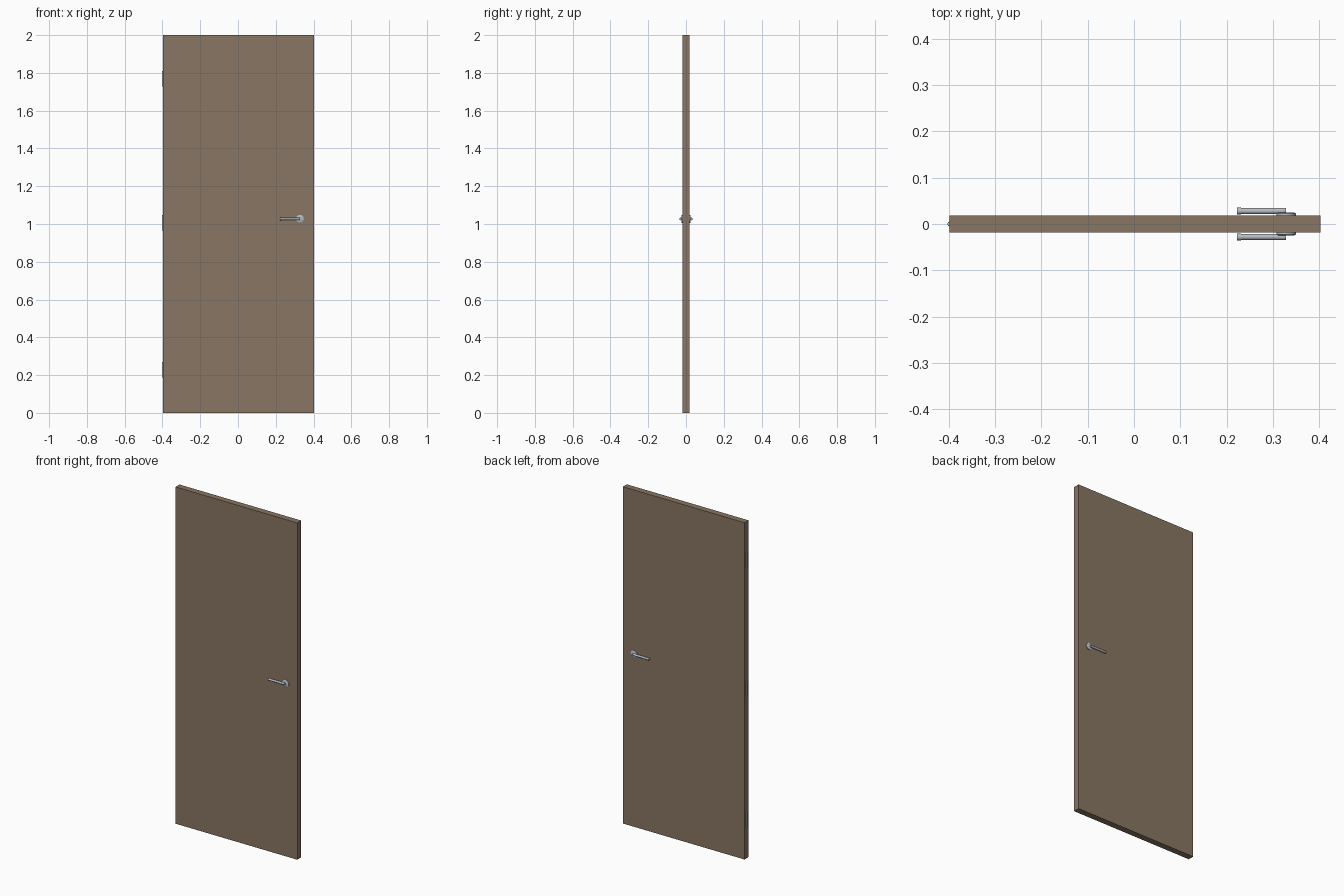
import bpy, math
from mathutils import Vector

if "Cube" in bpy.data.objects:
    bpy.data.objects.remove(bpy.data.objects["Cube"])


def material(name, rgb):
    m = bpy.data.materials.new(name)
    m.diffuse_color = (*rgb, 1)
    m.use_nodes = True
    m.node_tree.nodes["Principled BSDF"].inputs["Base Color"].default_value = m.diffuse_color
    return m


WOOD = material("brown_wood", (0.25, 0.183, 0.126))
METAL = material("satin_metal", (0.48, 0.51, 0.54))


def box(name, lo, hi, mat):
    lo, hi = Vector(lo), Vector(hi)
    bpy.ops.mesh.primitive_cube_add(size=1, location=(lo + hi) / 2)
    o = bpy.context.object
    o.name = name
    o.scale = hi - lo
    bpy.ops.object.transform_apply(location=False, rotation=False, scale=True)
    o.data.materials.append(mat)
    return o


def rod(name, a, b, r1, r2, mat, sides=32):
    # round bar or cone frustum from point a to point b
    a, b = Vector(a), Vector(b)
    d = b - a
    bpy.ops.mesh.primitive_cone_add(vertices=sides, radius1=r1, radius2=r2,
                                    depth=d.length, location=(a + b) / 2)
    o = bpy.context.object
    o.name = name
    o.rotation_euler = d.to_track_quat('Z', 'Y').to_euler()
    o.data.materials.append(mat)
    bpy.ops.object.shade_smooth_by_angle(angle=math.radians(35))
    return o


# Door slab
T = 0.0185
box("door_panel", (-0.3975, -T, 0), (0.4025, T, 2), WOOD)

# Lever handle on each face
HX, HZ = 0.328, 1.027
for side, s in (("front", -1), ("back", 1)):
    rod(side + "_rosette", (HX, s * (T - 0.002), HZ), (HX, s * 0.0225, HZ), 0.021, 0.021, METAL)
    rod(side + "_rosette_rim", (HX, s * 0.0225, HZ), (HX, s * 0.0245, HZ), 0.021, 0.018, METAL)
    rod(side + "_neck", (HX - 0.007, s * 0.022, HZ), (HX - 0.007, s * 0.030, HZ), 0.007, 0.007, METAL)
    rod(side + "_lever", (HX, s * 0.028, HZ), (0.228, s * 0.028, HZ), 0.0065, 0.0065, METAL)
    rod(side + "_lever_cap", (0.231, s * 0.028, HZ), (0.222, s * 0.028, HZ), 0.0072, 0.0072, METAL)

# Three hinges set into the left edge
for i, z in enumerate((0.228, 1.007, 1.77)):
    rod("hinge_%d" % (i + 1), (-0.397, 0, z - 0.041), (-0.397, 0, z + 0.041), 0.0055, 0.0055, METAL, 24)
